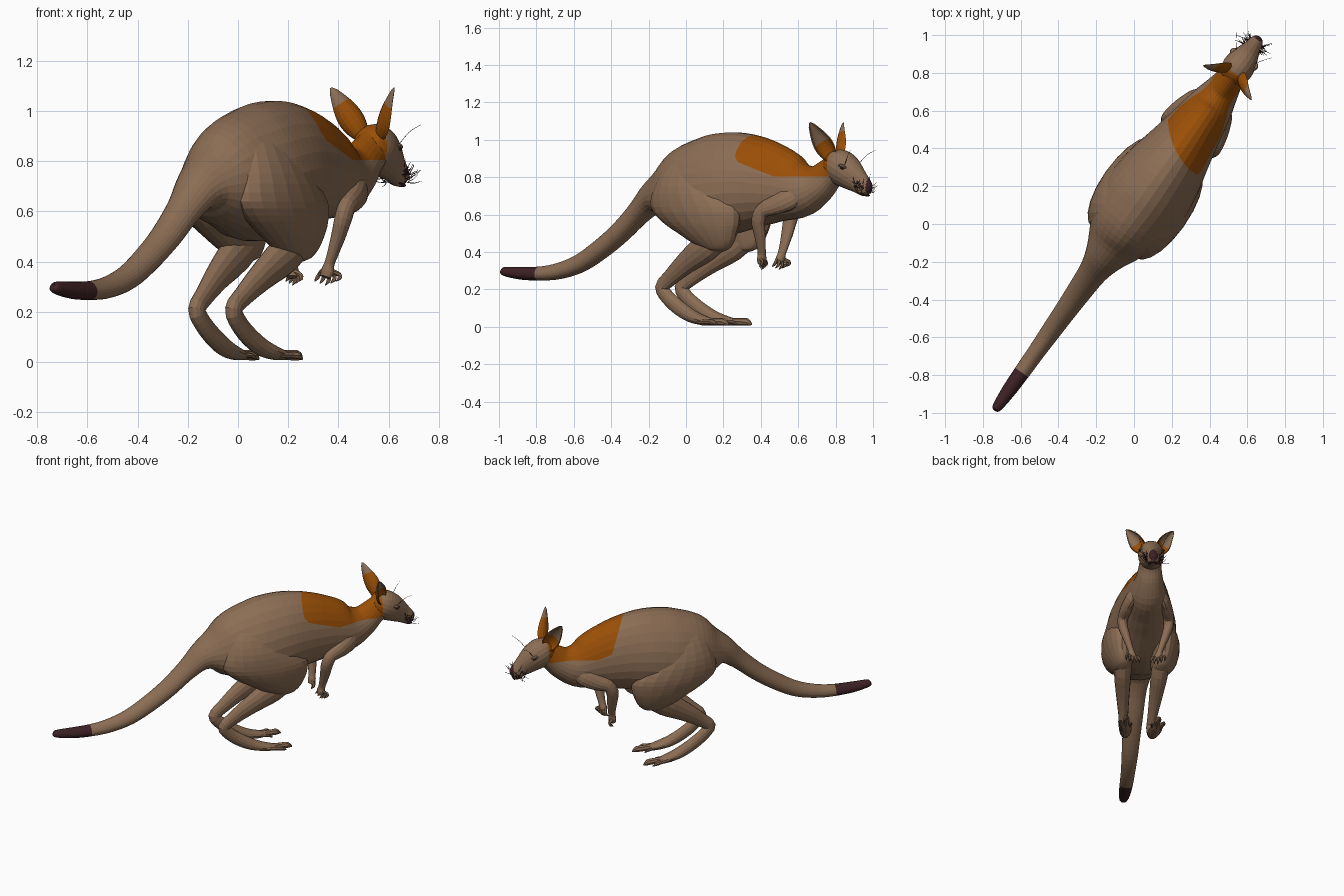
import bpy, bmesh, math, random
from mathutils import Vector

random.seed(4)
ANG = math.radians(54.65)          # the animal stands diagonally on the grid
CA, SA, SHIFT = math.cos(ANG), math.sin(ANG), 0.03


def world(v):
    """local (forward, left, up) to world"""
    s, o, z = v[0], v[1] + SHIFT, v[2]
    return Vector((CA * s - SA * o, SA * s + CA * o, z))


def material(name, col):
    m = bpy.data.materials.new(name)
    m.diffuse_color = (*col, 1)
    return m


MATS = [material("brown_fur", (0.262, 0.155, 0.090)),
        material("rust_fur", (0.32, 0.077, 0.002)),
        material("dark_fur", (0.046, 0.015, 0.018))]


def finish(bm, name, rule):
    """colour faces by rule(local centre), turn to world, make the object"""
    bmesh.ops.recalc_face_normals(bm, faces=bm.faces)
    for f in bm.faces:
        if rule is not None:
            f.material_index = rule(f.calc_center_median()) if callable(rule) else rule
    for v in bm.verts:
        v.co = world(v.co)
    me = bpy.data.meshes.new(name)
    bm.to_mesh(me)
    bm.free()
    for m in MATS:
        me.materials.append(m)
    ob = bpy.data.objects.new(name, me)
    bpy.context.collection.objects.link(ob)
    return ob


def spline(pts, steps):
    """Catmull-Rom through tuples"""
    out, n = [], len(pts)
    for i in range(n - 1):
        p0, p1, p2, p3 = pts[max(i - 1, 0)], pts[i], pts[i + 1], pts[min(i + 2, n - 1)]
        for k in range(steps):
            t = k / steps
            out.append([0.5 * (2 * b + (c - a) * t + (2 * a - 5 * b + 4 * c - d) * t * t
                               + (3 * b - a - 3 * c + d) * t ** 3)
                        for a, b, c, d in zip(p0, p1, p2, p3)])
    return out + [list(pts[-1])]


def add_tube(bm, pts, sides=12, steps=3, mir=1, axis=None, pear=0):
    """loft ellipses (forward, left, up, half width, half height) along a path"""
    P = spline(pts, steps)
    C = [Vector((p[0], p[1] * mir, p[2])) for p in P]
    rings = []
    for i, p in enumerate(P):
        T = Vector(axis) if axis else (C[min(i + 1, len(C) - 1)] - C[max(i - 1, 0)]).normalized()
        ref = Vector((0, 1, 0)) if abs(T.y) < 0.9 else Vector((1, 0, 0))
        S = (ref - T * ref.dot(T)).normalized()
        U = T.cross(S)
        w, h = max(p[3], 0.0008), max(p[4], 0.0008)
        rings.append([bm.verts.new(C[i] + S * w * math.cos(a) * (1 - pear * math.sin(a))
                                   + U * h * math.sin(a))
                      for a in (2 * math.pi * k / sides for k in range(sides))])
    for A, B in zip(rings, rings[1:]):
        for k in range(sides):
            j = (k + 1) % sides
            bm.faces.new((A[k], A[j], B[j], B[k]))
    bm.faces.new(rings[0])
    bm.faces.new(rings[-1])


def cut(bm, planes):
    """cut clean colour borders into the mesh"""
    for co, no in planes:
        bmesh.ops.bisect_plane(bm, geom=bm.verts[:] + bm.edges[:] + bm.faces[:],
                               plane_co=co, plane_no=no, dist=1e-5)


def inside(c, planes):
    return all((c - Vector(co)).dot(Vector(no)) > 0 for co, no in planes)


def tube(name, pts, rule=0, planes=(), **kw):
    bm = bmesh.new()
    add_tube(bm, pts, **kw)
    cut(bm, planes)
    return finish(bm, name, rule)


# trunk, tail and neck in one loft: dark tail tip, rust saddle between planes
TIP = [((-.985, 0, .29), (-1, 0, 0))]
SADDLE = [((.445, 0, 1.0), (1, -.45, .30)), ((.47, 0, .89), (1, -.3, .9)),
          ((.475, 0, .865), (.36, 0, 1)), ((.65, 0, .804), (0, 0, 1))]
tube("trunk_and_tail", [
    (-1.23, 0, .300, .010, .010), (-1.21, 0, .296, .026, .024), (-1.1, 0, .286, .038, .034),
    (-.97, 0, .285, .043, .038), (-.85, 0, .299, .046, .044), (-.72, 0, .338, .052, .050),
    (-.59, 0, .410, .058, .054), (-.46, 0, .500, .066, .057), (-.33, 0, .612, .078, .064),
    (-.23, 0, .690, .110, .092), (-.12, 0, .715, .165, .172), (0, 0, .740, .208, .235),
    (.14, 0, .750, .230, .272), (.30, 0, .772, .215, .270), (.45, 0, .775, .182, .245),
    (.60, 0, .760, .150, .205), (.74, 0, .738, .122, .155), (.84, 0, .762, .092, .108),
    (.91, 0, .812, .074, .086), (.98, 0, .862, .068, .078)],
    lambda c: 2 if inside(c, TIP) else (1 if inside(c, SADDLE) else 0),
    planes=TIP + SADDLE, sides=26, steps=4, pear=.15)

# head: rust nape, dark muzzle tip
NAPE = [((.958, 0, 0), (-1, 0, 0)), ((0, 0, .802), (0, 0, 1))]
tube("head", [
    (.905, 0, .890, .020, .020), (.925, 0, .882, .060, .062), (.975, 0, .862, .083, .092),
    (1.03, 0, .832, .080, .092), (1.08, 0, .797, .062, .076), (1.12, 0, .768, .046, .060),
    (1.15, 0, .745, .040, .050), (1.172, 0, .730, .030, .038), (1.184, 0, .722, .012, .014)],
    lambda c: 2 if c.x > 1.175 else (1 if inside(c, NAPE) else 0),
    planes=NAPE, sides=20, steps=3)
tube("nose_pad", [(1.155, 0, .764, .008, .006), (1.168, 0, .758, .022, .016),
                  (1.182, 0, .745, .017, .015), (1.189, 0, .740, .005, .005)], 2, sides=10)
tube("mouth_line", [(1.12, 0, .714, .030, .004), (1.15, 0, .706, .033, .006),
                    (1.172, 0, .702, .018, .006)], 2, sides=10)


def ear(name, m):
    """cupped leaf with thickness: rust back at the root, brown hollow"""
    base, tip = Vector((.955, .040 * m, .905)), Vector((.900, .155 * m, 1.092))
    A = tip - base
    O = Vector((.65, .75 * m, 0))
    O = (O - A * O.dot(A) / A.length_squared).normalized()
    W = A.normalized().cross(O)
    bm = bmesh.new()
    nu, nv, rings = 12, 8, []
    for i in range(nu + 1):
        u = i / nu
        w = .012 + .041 * math.sin(math.pi * (.12 + .88 * u) ** .85) if i < nu else .004
        ring = []
        for shell in (0, 1):
            for j in (range(nv + 1) if shell == 0 else range(nv, -1, -1)):
                a = (j / nv - .5) * math.radians(190 - 70 * u)
                r = w - .006 * shell * min(1, w / .012)
                ring.append(bm.verts.new(base + A * u + W * r * math.sin(a)
                                         + O * (w * .45 - .9 * r * math.cos(a))))
        rings.append(ring)
    n = len(rings[0])
    for i in range(nu):
        for j in range(n):
            k = (j + 1) % n
            f = bm.faces.new((rings[i][j], rings[i][k], rings[i + 1][k], rings[i + 1][j]))
            f.material_index = 1 if i < (8 if j < nv else 5) else 0
    bm.faces.new(rings[0])
    bm.faces.new(rings[-1])
    finish(bm, name, None)


for side, m in (("left", 1), ("right", -1)):
    ear(side + "_ear", m)

    # narrow eye between brow and lower lid
    tube(side + "_eye", [(1.042, .070, .852, .004, .004), (1.049, .073, .850, .008, .007),
                         (1.057, .071, .847, .008, .007), (1.064, .067, .844, .003, .003)],
         2, sides=8, mir=m)
    tube(side + "_brow", [(1.025, .068, .862, .004, .004), (1.045, .073, .862, .014, .009),
                          (1.062, .068, .856, .012, .008), (1.075, .060, .846, .003, .003)],
         0, sides=8, mir=m)

    # whiskers on muzzle and brow
    bm = bmesh.new()
    for k in range(22):
        a = Vector((1.105 + .06 * random.random(), .038, .712 + .055 * random.random()))
        d = Vector((random.uniform(-.2, .8), random.uniform(.3, 1.0), random.uniform(-.3, .9)))
        e = a + d.normalized() * random.uniform(.025, .07)
        q = (a + e) / 2 - Vector((0, 0, .006))
        add_tube(bm, [(*a, .0018, .0018), (*q, .0015, .0015), (*e, .0008, .0008)],
                 sides=4, steps=2, mir=m)
    add_tube(bm, [(1.06, .060, .862, .0015, .0015), (1.10, .085, .915, .0013, .0013),
                  (1.14, .115, .945, .0008, .0008)], sides=4, steps=3, mir=m)
    finish(bm, side + "_whiskers", 2)

    # hind leg: thigh from level rings, then shin, heel and long foot
    tube(side + "_thigh", [
        (.08, .07, .94, .02, .04), (.08, .098, .87, .080, .15), (.095, .128, .75, .110, .220),
        (.14, .143, .64, .110, .280), (.180, .143, .56, .100, .245), (.220, .140, .50, .083, .185),
        (.250, .134, .45, .064, .130), (.270, .128, .415, .044, .074), (.270, .125, .398, .014, .022)],
        sides=20, steps=3, mir=m, axis=(0, 0, -1))
    tube(side + "_shin_and_foot", [
        (.32, .125, .50, .050, .060), (.20, .120, .430, .056, .080), (.06, .108, .345, .044, .062),
        (-.06, .095, .260, .032, .045), (-.115, .090, .210, .031, .040),
        (-.080, .088, .158, .030, .040), (-.012, .088, .106, .031, .041),
        (.065, .091, .064, .036, .037), (.13, .096, .042, .040, .030),
        (.19, .100, .030, .036, .023), (.23, .102, .026, .020, .016)], sides=14, steps=3, mir=m)
    bm = bmesh.new()
    for ds, o0, o1, r in ((.335, .098, .106, .020), (.285, .122, .142, .014), (.265, .078, .068, .010)):
        add_tube(bm, [(.15, o0, .028, r, r), (ds - .06, (o0 + o1) / 2, .027, r, r),
                      (ds - .03, o1, .025, r * .9, r), (ds, o1, .012, .003, .004)],
                 sides=8, steps=3, mir=m)
    finish(bm, side + "_toes", 0)

    # arm: shoulder back to the elbow, forearm down to the wrist
    tube(side + "_arm", [
        (.77, .070, .715, .030, .045), (.725, .100, .685, .040, .062), (.655, .130, .650, .038, .052),
        (.585, .148, .622, .034, .041), (.557, .148, .570, .032, .040), (.552, .128, .500, .027, .034),
        (.546, .105, .430, .021, .026), (.541, .092, .390, .020, .023),
        (.536, .086, .360, .028, .024), (.528, .082, .338, .022, .017)], sides=14, steps=3, mir=m)
    bm = bmesh.new()
    for k in range(5):
        f = (k - 2) / 2
        add_tube(bm, [(.535 + .008 * f, .085 + .018 * f, .362, .010, .010),
                      (.552 + .016 * f, .084 + .038 * f, .340 + .008 * abs(f), .009, .009),
                      (.548 + .016 * f, .082 + .044 * f, .322 + .012 * abs(f), .008, .008),
                      (.530 + .014 * f, .080 + .042 * f, .306 + .016 * abs(f), .002, .002)],
                 sides=6, steps=2, mir=m)
    finish(bm, side + "_fingers", 0)
